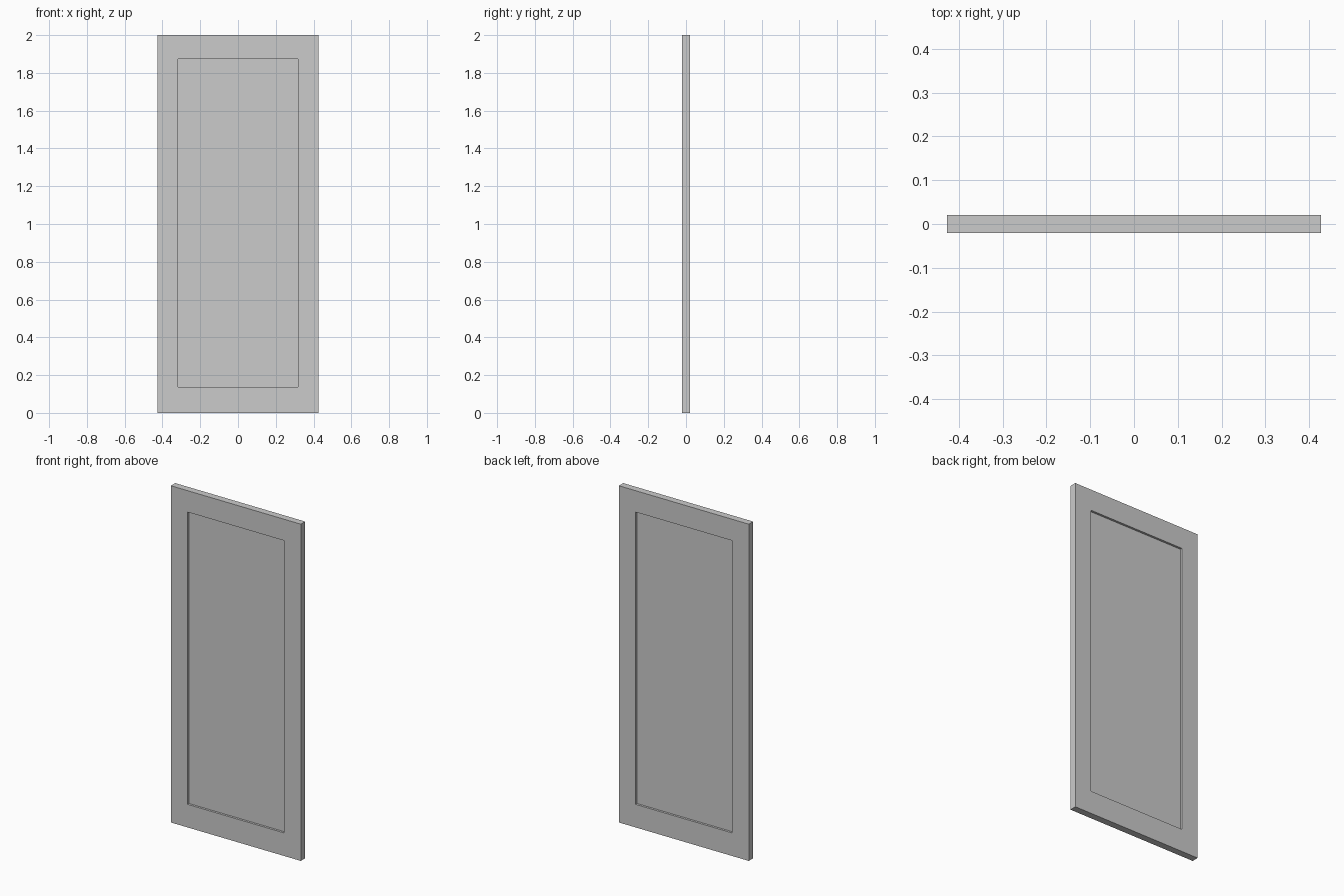
import bpy, bmesh
from mathutils import Vector

if "Cube" in bpy.data.objects:
    bpy.data.objects.remove(bpy.data.objects["Cube"])

WIDTH, THICK, HEIGHT = 0.854, 0.041, 2.0
PANEL_X, PANEL_BOTTOM, PANEL_TOP = 0.318, 0.137, 1.873
RECESS = 0.013

# Door slab
bm = bmesh.new()
bmesh.ops.create_cube(bm, size=1)
bmesh.ops.scale(bm, vec=(WIDTH, THICK, HEIGHT), verts=bm.verts)
bmesh.ops.translate(bm, vec=(0, 0, HEIGHT / 2), verts=bm.verts)
bm.normal_update()

# Recessed panel on the front and the back
for face in [f for f in bm.faces if abs(f.normal.y) > 0.9]:
    inward = -face.normal.copy()
    bmesh.ops.inset_individual(bm, faces=[face], thickness=0.1)
    for v in face.verts:
        v.co.x = PANEL_X if v.co.x > 0 else -PANEL_X
        v.co.z = PANEL_TOP if v.co.z > HEIGHT / 2 else PANEL_BOTTOM
    panel = bmesh.ops.extrude_discrete_faces(bm, faces=[face])["faces"][0]
    bmesh.ops.translate(bm, vec=Vector(inward) * RECESS, verts=panel.verts)

bmesh.ops.recalc_face_normals(bm, faces=bm.faces)
mesh = bpy.data.meshes.new("door_panel")
bm.to_mesh(mesh)
bm.free()
bpy.context.collection.objects.link(bpy.data.objects.new("door_panel", mesh))
